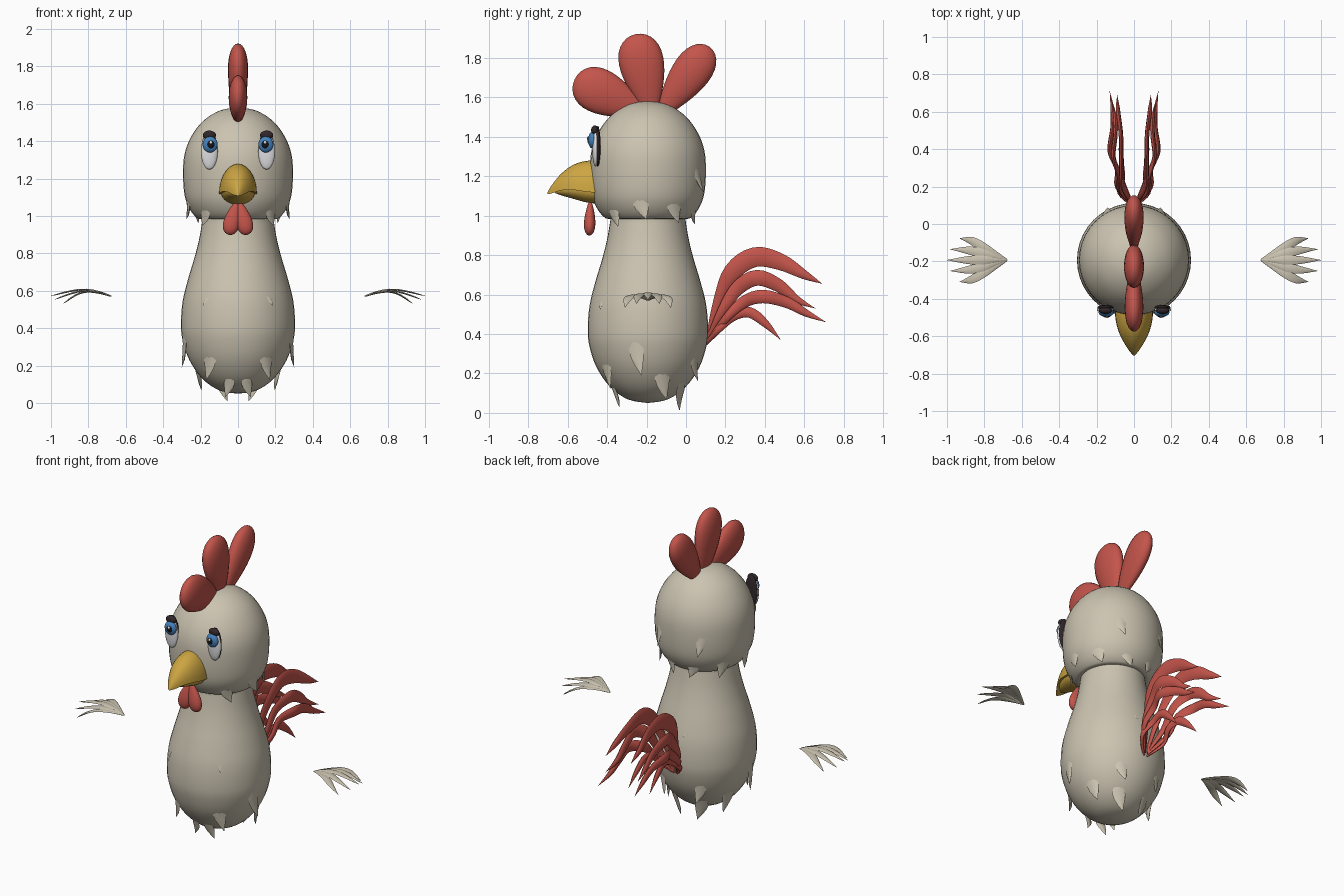
import bpy, bmesh, math
from mathutils import Vector

if "Cube" in bpy.data.objects:
    bpy.data.objects.remove(bpy.data.objects["Cube"])


def material(name, r, g, b):
    m = bpy.data.materials.new(name)
    m.diffuse_color = (r, g, b, 1)
    m.use_nodes = True
    m.node_tree.nodes["Principled BSDF"].inputs["Base Color"].default_value = m.diffuse_color
    return m


CREAM = material("cream_feather", 0.60, 0.55, 0.44)
RED = material("red", 0.55, 0.09, 0.07)
YELLOW = material("beak_yellow", 0.61, 0.38, 0.055)
WHITE = material("eye_white", 0.75, 0.75, 0.77)
BLUE = material("iris_blue", 0.06, 0.23, 0.52)
DARK = material("eyelid_dark", 0.03, 0.02, 0.024)
BLACK = material("pupil_black", 0.008, 0.008, 0.01)
CY = -0.193  # y of the body axis


def finish(name, bm, mat, angle=50):
    bmesh.ops.remove_doubles(bm, verts=bm.verts, dist=1e-5)
    bmesh.ops.recalc_face_normals(bm, faces=bm.faces)
    me = bpy.data.meshes.new(name)
    bm.to_mesh(me)
    bm.free()
    me.materials.append(mat)
    ob = bpy.data.objects.new(name, me)
    bpy.context.collection.objects.link(ob)
    bpy.context.view_layer.objects.active = ob
    ob.select_set(True)
    bpy.ops.object.shade_smooth_by_angle(angle=math.radians(angle))
    ob.select_set(False)
    return ob


def smooth_path(pts, sub=4):
    """Catmull-Rom resampling of tuples of any size."""
    p = [pts[0]] + list(pts) + [pts[-1]]
    out = []
    for i in range(1, len(p) - 2):
        for s in range(sub):
            t = s / sub
            out.append(tuple(0.5 * (2 * b + (c - a) * t + (2 * a - 5 * b + 4 * c - d) * t * t
                                    + (3 * b - a - 3 * c + d) * t ** 3)
                             for a, b, c, d in zip(p[i - 1], p[i], p[i + 1], p[i + 2])))
    return out + [tuple(pts[-1])]


def skin(bm, rings):
    """Bridge closed rings of points and cap both ends."""
    rows = [[bm.verts.new(p) for p in r] for r in rings]
    n = len(rows[0])
    for a, b in zip(rows, rows[1:]):
        for i in range(n):
            bm.faces.new((a[i], a[(i + 1) % n], b[(i + 1) % n], b[i]))
    bm.faces.new(rows[0])
    bm.faces.new(rows[-1])


def blade(bm, path, side, thick, n=8):
    """Leaf-shaped feather; path holds (x, y, z, half width), side(tangent) gives the wide axis."""
    rings = []
    for i, p in enumerate(path):
        tan = (Vector(path[min(i + 1, len(path) - 1)][:3]) - Vector(path[max(i - 1, 0)][:3])).normalized()
        s = side(tan).normalized()
        u = tan.cross(s)
        w = max(p[3], 0.0006)
        h = min(thick, w * 0.6)
        rings.append([Vector(p[:3]) + s * w * math.cos(2 * math.pi * k / n)
                      + u * h * math.sin(2 * math.pi * k / n) for k in range(n)])
    skin(bm, rings)


def revolve(name, profile, mat, seg=40):
    bm = bmesh.new()
    skin(bm, [[(max(r, 0.0005) * math.cos(2 * math.pi * k / seg),
                CY + max(r, 0.0005) * math.sin(2 * math.pi * k / seg), z) for k in range(seg)]
              for r, z in smooth_path(profile)])
    return finish(name, bm, mat)


def ellipsoid(name, center, radii, mat):
    bm = bmesh.new()
    bmesh.ops.create_uvsphere(bm, u_segments=24, v_segments=14, radius=1)
    for v in bm.verts:
        v.co = Vector(center) + Vector(a * b for a, b in zip(v.co, radii))
    return finish(name, bm, mat)


def teardrop(name, base, tip, wide, thin, mat):
    """Lobe that is narrow at the base and round at the tip, flattened along x."""
    base, tip = Vector(base), Vector(tip)
    axis = tip - base
    side = axis.cross(Vector((1, 0, 0))).normalized()
    out = axis.cross(side).normalized()
    bm = bmesh.new()
    rings = []
    for i in range(19):
        a = math.pi * i / 18
        t = (1 - math.cos(a)) / 2
        f = max(math.sin(a) * (0.45 + 0.75 * t) / 0.93, 0.004)
        rings.append([base + axis * t + side * wide * f * math.cos(k * math.pi / 10)
                      + out * thin * f * math.sin(k * math.pi / 10) for k in range(20)])
    skin(bm, rings)
    return finish(name, bm, mat)


# Body and head
BODY = [(0, 0.05), (0.10, 0.068), (0.19, 0.13), (0.26, 0.23), (0.297, 0.34), (0.305, 0.43),
        (0.295, 0.55), (0.265, 0.67), (0.232, 0.78), (0.207, 0.88), (0.19, 0.98), (0.18, 1.04), (0, 1.05)]
HEAD = [(0, 1.01), (0.18, 0.985), (0.225, 0.995), (0.265, 1.05), (0.287, 1.12), (0.294, 1.23),
        (0.286, 1.33), (0.253, 1.42), (0.19, 1.505), (0.10, 1.563), (0, 1.582)]
revolve("body", BODY, CREAM)
revolve("head", HEAD, CREAM)


# Loose tufts: angle from the front, top height, length, half width
def tufts(name, profile, specs):
    prof = smooth_path(profile)
    bm = bmesh.new()
    for ang, z, length, w in specs:
        i = min(range(1, len(prof) - 1), key=lambda j: abs(prof[j][1] - z) + (prof[j][0] < 0.1))
        r = prof[i][0]
        d = Vector((prof[i - 1][0] - prof[i + 1][0], prof[i - 1][1] - prof[i + 1][1])).normalized()
        d = (d + Vector((0, -0.8))).normalized()
        for sx in (-1, 1):
            a = math.radians(ang)
            rad = Vector((sx * math.sin(a), -math.cos(a), 0))
            tang = Vector((sx * math.cos(a), math.sin(a), 0))
            path = []
            for t, f in ((0, 0.75), (0.25, 1), (0.5, 0.8), (0.75, 0.45), (1, 0)):
                p = rad * (r - 0.008 + d.x * length * t + 0.022 * t * t) + tang * 0.03 * t * t
                path.append((p.x, p.y + CY, z + d.y * length * t, w * f))
            blade(bm, path, lambda tan, g=tang: g, 0.007, 6)
    finish(name, bm, CREAM)


tufts("body_tufts", BODY, [(88, 0.82, 0.13, 0.035), (32, 0.64, 0.12, 0.035), (78, 0.36, 0.17, 0.04),
                           (35, 0.27, 0.15, 0.04), (108, 0.21, 0.15, 0.04), (150, 0.28, 0.12, 0.035),
                           (150, 0.15, 0.15, 0.04), (15, 0.13, 0.11, 0.03), (165, 0.66, 0.08, 0.03)])
tufts("head_tufts", HEAD, [(82, 1.08, 0.10, 0.04), (45, 1.03, 0.09, 0.035), (120, 1.07, 0.11, 0.04),
                           (148, 1.27, 0.15, 0.035), (160, 1.04, 0.09, 0.035)])

# Comb and wattles
teardrop("comb_front", (0, -0.20, 1.52), (0, -0.565, 1.69), 0.118, 0.052, RED)
teardrop("comb_middle", (0, -0.17, 1.50), (0, -0.255, 1.92), 0.118, 0.056, RED)
teardrop("comb_back", (0, -0.14, 1.50), (0, 0.12, 1.855), 0.102, 0.054, RED)
for sx in (-1, 1):
    teardrop("wattle", (sx * 0.005, -0.485, 1.08), (sx * 0.05, -0.49, 0.90), 0.03, 0.046, RED)


# Beak: stations of (y, flat edge height, crown height, half width)
def beak(name, stations):
    bm = bmesh.new()
    skin(bm, [[(w * math.cos(math.pi * k / 14), y, ze + (zc - ze) * math.sin(math.pi * k / 14))
               for k in range(15)] for y, ze, zc, w in smooth_path(stations)])
    finish(name, bm, YELLOW)


beak("upper_beak", [(-0.43, 1.115, 1.275, 0.10), (-0.50, 1.12, 1.278, 0.10), (-0.57, 1.13, 1.258, 0.084),
                    (-0.63, 1.128, 1.215, 0.056), (-0.68, 1.113, 1.155, 0.024), (-0.703, 1.108, 1.115, 0.003)])
beak("lower_beak", [(-0.43, 1.125, 1.06, 0.09), (-0.50, 1.128, 1.066, 0.088), (-0.57, 1.132, 1.085, 0.07),
                    (-0.63, 1.13, 1.102, 0.04), (-0.665, 1.122, 1.115, 0.003)])

# Eyes
for sx in (-1, 1):
    x = sx * 0.153
    ellipsoid("eye_back", (x, -0.447, 1.352), (0.043, 0.014, 0.103), DARK)
    ellipsoid("eye_white", (x, -0.458, 1.346), (0.045, 0.018, 0.097), WHITE)
    ellipsoid("eyelid", (x, -0.462, 1.432), (0.035, 0.019, 0.025), DARK)
    ix = x - sx * 0.004
    ellipsoid("iris", (ix, -0.474, 1.383), (0.040, 0.022, 0.043), BLUE)
    ellipsoid("pupil", (ix - sx * 0.003, -0.487, 1.383), (0.022, 0.0135, 0.024), BLACK)
    ellipsoid("eye_glint", (ix - sx * 0.004, -0.496, 1.393), (0.008, 0.007, 0.009), WHITE)

# Floating wing tips, five feathers each
for sx in (-1, 1):
    bm = bmesh.new()
    for k in range(-2, 3):
        q = abs(k)
        path = [(sx * 0.68, CY, 0.572, 0.006),
                (sx * 0.74, CY + k * 0.017, 0.594 - 0.003 * q, 0.014),
                (sx * 0.81, CY + k * 0.036, 0.607 - 0.006 * q, 0.024),
                (sx * 0.89 - sx * 0.005 * q * q, CY + k * 0.052, 0.60 - 0.012 * q, 0.021),
                (sx * 1.0 - sx * 0.017 * q * q, CY + k * 0.058, 0.573 - 0.02 * q, 0)]
        blade(bm, smooth_path(path, 3), lambda tan: Vector((0, 1, 0)) - tan * tan.y, 0.005, 6)
    finish("wing_feathers", bm, CREAM)

# Tail: four arched feathers per side as (x, y, z, half width)
TAIL = [
    [(0.01, 0.11, 0.38, 0.01), (0.04, 0.165, 0.57, 0.026), (0.065, 0.235, 0.715, 0.045),
     (0.068, 0.35, 0.79, 0.05), (0.07, 0.48, 0.765, 0.042), (0.085, 0.60, 0.70, 0.023), (0.09, 0.69, 0.655, 0)],
    [(0.01, 0.11, 0.37, 0.01), (0.07, 0.18, 0.51, 0.024), (0.08, 0.26, 0.63, 0.036),
     (0.11, 0.36, 0.685, 0.04), (0.10, 0.47, 0.645, 0.033), (0.10, 0.56, 0.575, 0.02), (0.115, 0.655, 0.53, 0)],
    [(0.01, 0.11, 0.36, 0.01), (0.09, 0.20, 0.475, 0.02), (0.09, 0.29, 0.56, 0.03),
     (0.13, 0.39, 0.59, 0.034), (0.115, 0.51, 0.56, 0.028), (0.115, 0.61, 0.505, 0.018), (0.13, 0.71, 0.46, 0)],
    [(0.01, 0.10, 0.35, 0.01), (0.08, 0.17, 0.425, 0.016), (0.06, 0.24, 0.49, 0.024),
     (0.065, 0.32, 0.51, 0.027), (0.07, 0.40, 0.455, 0.02), (0.075, 0.48, 0.37, 0)],
]
for sx in (-1, 1):
    for pts in TAIL:
        bm = bmesh.new()
        path = smooth_path([(sx * x, y, z, w) for x, y, z, w in pts], 4)
        blade(bm, path, lambda tan: Vector((1, 0, 0)).cross(tan), 0.012, 8)
        finish("tail_feather", bm, RED)
